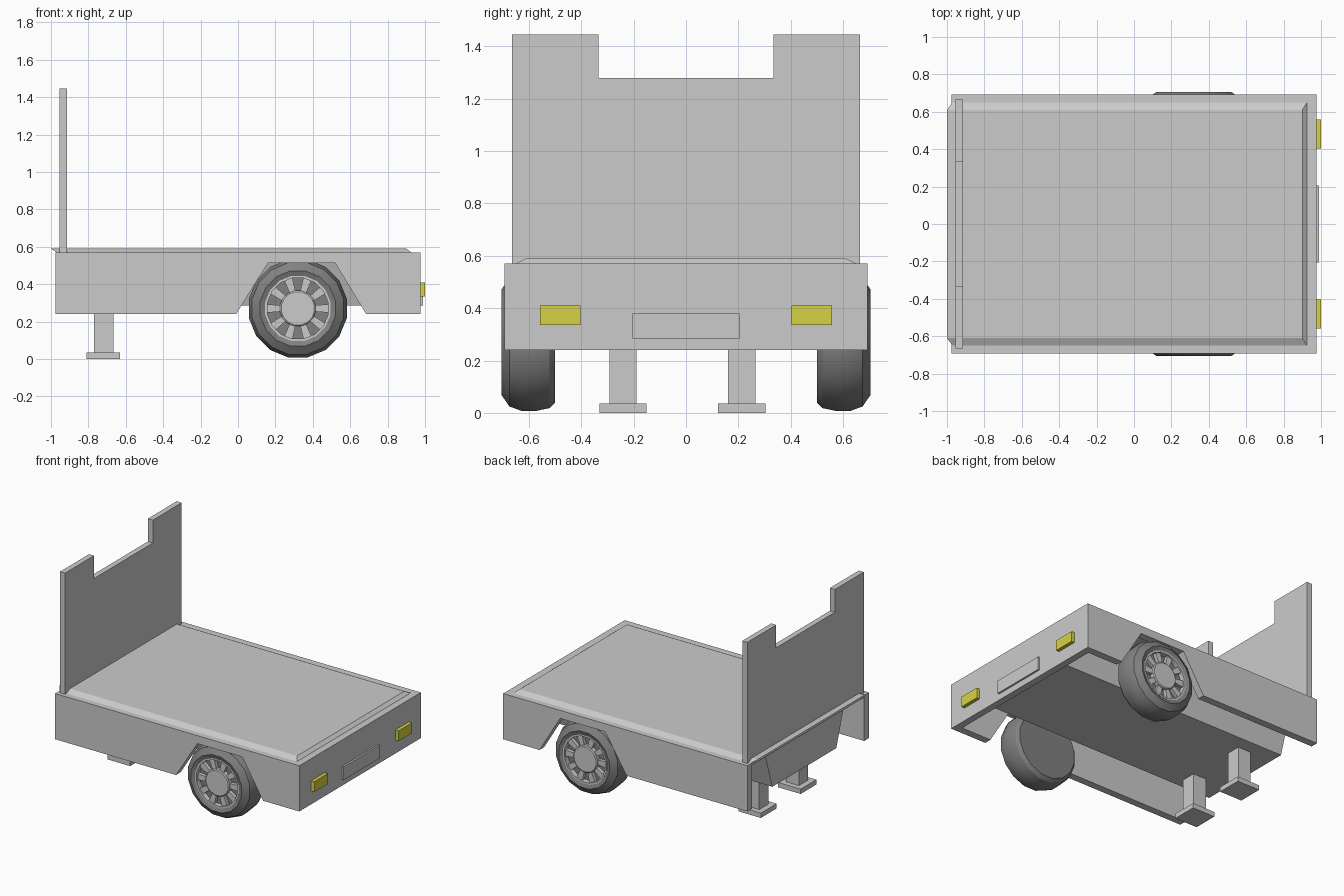
import bpy, bmesh
from math import sin, cos, pi, radians

if "Cube" in bpy.data.objects:
    bpy.data.objects.remove(bpy.data.objects["Cube"])


def material(name, rgb):
    m = bpy.data.materials.new(name)
    m.diffuse_color = (*rgb, 1)
    m.use_nodes = True
    m.node_tree.nodes["Principled BSDF"].inputs["Base Color"].default_value = m.diffuse_color
    return m


MID = material("mid_grey", (0.68, 0.68, 0.68))
RUBBER = material("rubber", (0.22, 0.22, 0.22))
AMBER = material("lamp_yellow", (0.68, 0.65, 0.06))


def finish(name, bm, mat=None):
    bmesh.ops.recalc_face_normals(bm, faces=bm.faces)
    me = bpy.data.meshes.new(name)
    bm.to_mesh(me)
    bm.free()
    if mat:
        me.materials.append(mat)
    ob = bpy.data.objects.new(name, me)
    bpy.context.collection.objects.link(ob)
    return ob


def loft(name, rings, mat=None, closed=False):
    """Bridge rings of points; cap the ends, or close into a loop."""
    bm = bmesh.new()
    vs = [[bm.verts.new(p) for p in r] for r in rings]
    n = len(vs[0])
    pairs = list(zip(vs, vs[1:])) + ([(vs[-1], vs[0])] if closed else [])
    for a, b in pairs:
        for i in range(n):
            j = (i + 1) % n
            bm.faces.new((a[i], a[j], b[j], b[i]))
    if not closed:
        bm.faces.new(vs[0])
        bm.faces.new(vs[-1])
    return finish(name, bm, mat)


def prism_x(name, pts, x0, x1, mat=None):
    return loft(name, [[(x, y, z) for y, z in pts] for x in (x0, x1)], mat)


def prism_y(name, pts, y0, y1, mat=None):
    return loft(name, [[(x, y, z) for x, z in pts] for y in (y0, y1)], mat)


def rect(x0, x1, y0, y1):
    return [(x0, y0), (x1, y0), (x1, y1), (x0, y1)]


def box(name, x0, x1, y0, y1, z0, z1, mat=None):
    return prism_x(name, rect(y0, y1, z0, z1), x0, x1, mat)


WX, WZ = 0.32, 0.27


def wheel_ring(r, y, n, turn=0.0):
    return [(WX + r * cos(2 * pi * i / n + turn), y, WZ + r * sin(2 * pi * i / n + turn))
            for i in range(n)]


def lathe(name, profile, side, n=16, mat=None, closed=False):
    ob = loft(name, [wheel_ring(r, side * y, n, pi / n) for r, y in profile], mat, closed)
    bpy.ops.object.select_all(action='DESELECT')
    ob.select_set(True)
    bpy.context.view_layer.objects.active = ob
    bpy.ops.object.shade_smooth_by_angle(angle=radians(28))
    return ob


# Load deck: low slab with sloped edges, overhanging at the headboard end
loft("deck", [[(x, y, 0.57) for x, y in rect(-0.97, 0.925, -0.65, 0.65)],
              [(x, y, 0.59) for x, y in rect(-1.0, 0.9, -0.61, 0.61)]])
box("floor", -0.97, 0.925, -0.64, 0.64, 0.55, 0.57, MID)

# Tapered chassis under the floor
prism_x("chassis", [(-0.365, 0.285), (0.365, 0.285), (0.45, 0.55), (-0.45, 0.55)],
        -0.945, 0.925, MID)

# Headboard with notched top
prism_x("headboard", [(-0.665, 0.57), (0.665, 0.57), (0.665, 1.445), (0.335, 1.445),
                      (0.335, 1.28), (-0.335, 1.28), (-0.335, 1.445), (-0.665, 1.445)],
        -0.955, -0.915)

# Rear panel with its lighter lower trim
box("rear_panel", 0.925, 0.975, -0.64, 0.64, 0.285, 0.57, MID)
box("rear_trim", 0.925, 0.975, -0.64, 0.64, 0.24, 0.285)
box("plate_holder", 0.97, 0.988, -0.205, 0.205, 0.285, 0.38, MID)

for s, tag in ((-1, "front"), (1, "back")):
    # Side skirt halves, and trim running along the bottom and over the wheel arch
    y0, y1 = s * 0.64, s * 0.693
    prism_y(tag + "_skirt_fore", [(-0.975, 0.285), (-0.045, 0.285), (0.13, 0.57),
                                  (-0.975, 0.57)], y0, y1, MID)
    prism_y(tag + "_skirt_aft", [(0.72, 0.285), (0.975, 0.285), (0.975, 0.57),
                                 (0.565, 0.57)], y0, y1, MID)
    prism_y(tag + "_skirt_trim",
            [(-0.975, 0.24), (-0.01, 0.24), (0.16, 0.512), (0.52, 0.512), (0.685, 0.24),
             (0.975, 0.24), (0.975, 0.285), (0.72, 0.285), (0.565, 0.57), (0.13, 0.57),
             (-0.045, 0.285), (-0.975, 0.285)], y0, y1)

    # Tail lamp
    box(tag + "_lamp", 0.97, 1.0, s * 0.403, s * 0.558, 0.335, 0.41, AMBER)

    # Wheel: tyre, rim, hub and spokes over the dark recess
    lathe(tag + "_tyre", [(0.235, 0.50), (0.257, 0.522), (0.267, 0.57), (0.267, 0.63),
                          (0.25, 0.675), (0.205, 0.705), (0.178, 0.695), (0.174, 0.66)],
          s, mat=RUBBER)
    lathe(tag + "_rim", [(0.178, 0.655), (0.178, 0.697), (0.165, 0.697), (0.165, 0.655)],
          s, closed=True)
    lathe(tag + "_hub", [(0.097, 0.655), (0.097, 0.69), (0.09, 0.695)], s)
    for k in range(10):
        a = 2 * pi * k / 10
        spoke = [(0.085, -0.016), (0.168, -0.023), (0.168, 0.023), (0.085, 0.016)]
        pts = [(WX + u * cos(a) - v * sin(a), WZ + u * sin(a) + v * cos(a)) for u, v in spoke]
        prism_y(f"{tag}_spoke_{k}", pts, s * 0.655, s * 0.685)

# Support legs with foot plates
for yc, tag in ((-0.241, "front"), (0.213, "back")):
    box(tag + "_leg", -0.77, -0.665, yc - 0.052, yc + 0.052, 0.03, 0.29, MID)
    box(tag + "_foot", -0.81, -0.63, yc - 0.09, yc + 0.09, 0.0, 0.035, MID)
